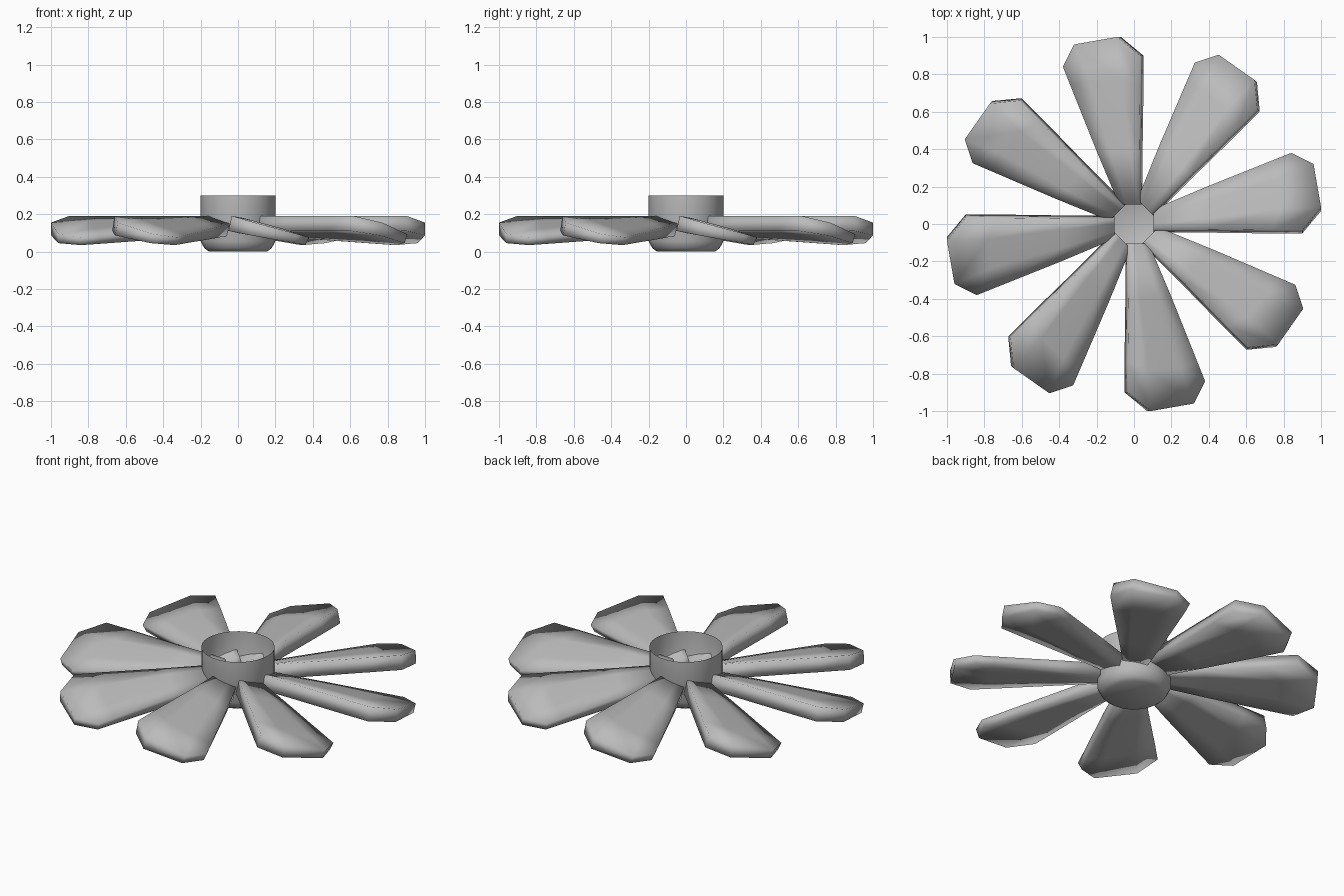
import bpy, bmesh, math

cube = bpy.data.objects.get("Cube")
if cube:
    bpy.data.objects.remove(cube, do_unlink=True)

# Single grey metal
metal = bpy.data.materials.new("grey_metal")
metal.use_nodes = True
GREY = (0.5, 0.5, 0.5, 1.0)
metal.diffuse_color = GREY
metal.node_tree.nodes["Principled BSDF"].inputs["Base Color"].default_value = GREY


def finish_mesh(bm, name):
    for f in bm.faces:
        f.smooth = True
    mesh = bpy.data.meshes.new(name)
    bm.to_mesh(mesh)
    bm.free()
    mesh.materials.append(metal)
    return mesh


def add_object(mesh, name, angle=0.0):
    ob = bpy.data.objects.new(name, mesh)
    ob.rotation_euler.z = angle
    bpy.context.collection.objects.link(ob)
    return ob


# Hub: thin open cup with a rounded bottom rim
def make_hub(segments=32):
    profile = [(0.155, 0.0), (0.18, 0.018), (0.2, 0.055), (0.2, 0.3)]
    bm = bmesh.new()
    rings = []
    for radius, z in profile:
        ring = []
        for i in range(segments):
            a = 2 * math.pi * i / segments
            ring.append(bm.verts.new((radius * math.cos(a), radius * math.sin(a), z)))
        rings.append(ring)
    bm.faces.new(list(reversed(rings[0])))
    for low, high in zip(rings, rings[1:]):
        for i in range(segments):
            j = (i + 1) % segments
            bm.faces.new((low[i], low[j], high[j], high[i]))
    return finish_mesh(bm, "hub")


# Blade: pitched slab, thick leading edge, thin trailing edge, pointed at -y
def make_blade():
    rows = [  # (sideways, outward) from leading to trailing edge
        [(-0.04, 0.105), (0.0, 0.105), (0.04, 0.105), (0.08, 0.105)],
        [(-0.04, 0.39), (0.03, 0.39), (0.13, 0.39), (0.2, 0.39)],
        [(-0.045, 0.74), (0.08, 0.78), (0.24, 0.77), (0.34, 0.74)],
        [(-0.045, 0.9), (0.09, 1.0), (0.32, 0.96), (0.38, 0.84)],
    ]
    bm = bmesh.new()
    top, bottom = [], []
    for r, row in enumerate(rows):
        top.append([])
        bottom.append([])
        for c, (w, out) in enumerate(row):
            crown = 0.008 if c in (1, 2) and r in (1, 2) else 0.0
            top[r].append(bm.verts.new(
                (w + (0.012 if c == 0 else 0.0), -out, 0.19 - 0.27 * (w + 0.04) + crown)))
            bottom[r].append(bm.verts.new(
                (w - (0.006 if c == 0 else 0.02), -out, 0.11 - 0.18 * (w + 0.04))))
    for grid in (top, bottom):
        for a, b in zip(grid, grid[1:]):
            for c in range(3):
                bm.faces.new((a[c], a[c + 1], b[c + 1], b[c]))

    # Walls around the rim
    def rim(g):
        return (g[0] + [row[-1] for row in g[1:-1]] + g[-1][::-1]
                + [row[0] for row in g[-2:0:-1]])
    t, b = rim(top), rim(bottom)
    for i in range(len(t)):
        j = (i + 1) % len(t)
        bm.faces.new((t[i], t[j], b[j], b[i]))
    bmesh.ops.recalc_face_normals(bm, faces=bm.faces)
    return finish_mesh(bm, "blade")


add_object(make_hub(), "hub")
blade = make_blade()
for n in range(8):
    add_object(blade, f"blade_{n + 1}", n * math.pi / 4)
